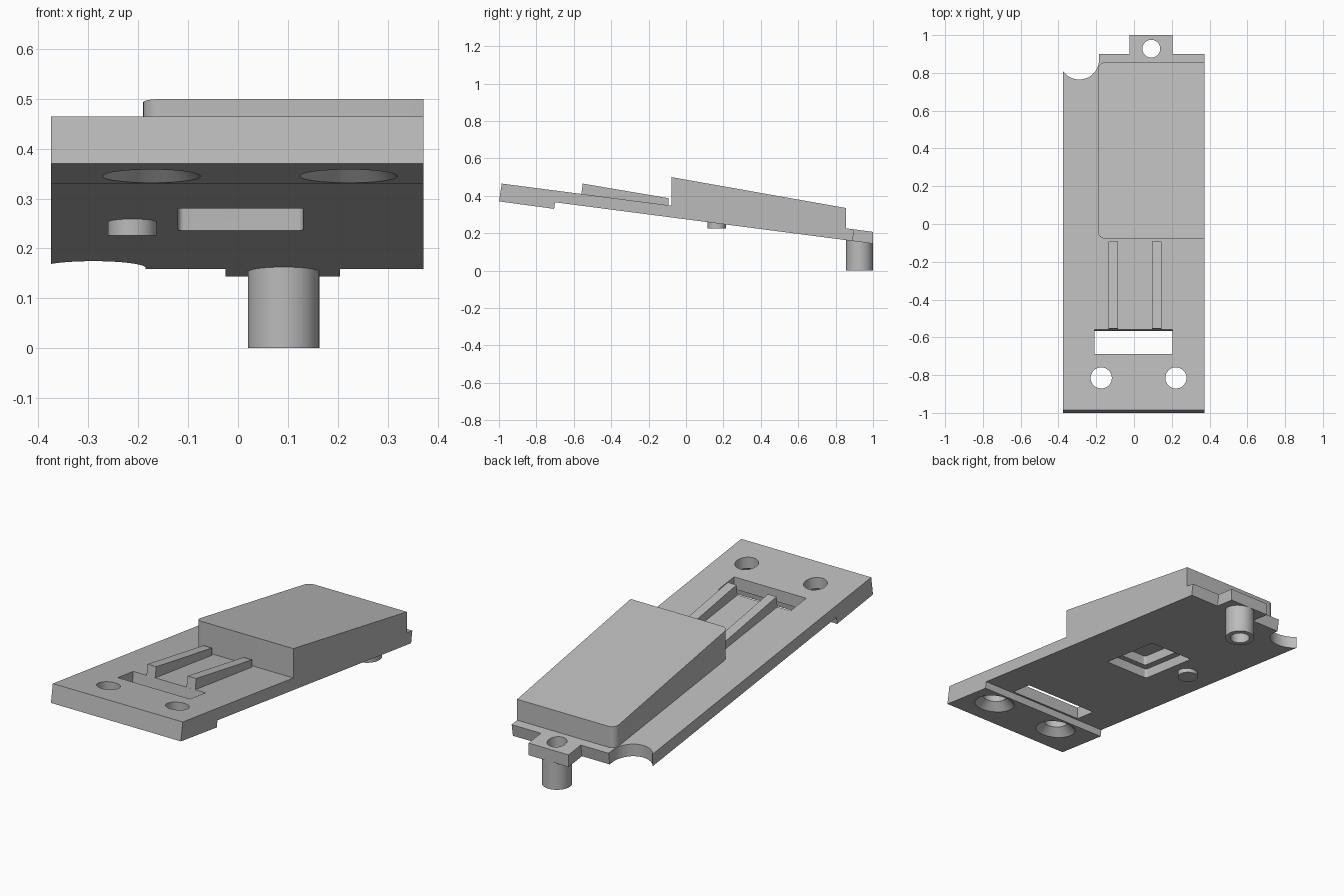
import bpy, bmesh, math
from mathutils import Vector

if "Cube" in bpy.data.objects:
    bpy.data.objects.remove(bpy.data.objects["Cube"], do_unlink=True)

GREY = bpy.data.materials.new("light grey")
GREY.use_nodes = True
GREY.diffuse_color = (0.5, 0.5, 0.5, 1)
GREY.node_tree.nodes["Principled BSDF"].inputs["Base Color"].default_value = (0.5, 0.5, 0.5, 1)

SLOPE = 0.13
LEFT, RIGHT = 0.372, -0.375


def top(y):
    return 0.465 - SLOPE * (y + 0.985)


def bottom(y):
    return 0.365 - SLOPE * (y + 0.7)


def lid(y):
    return 0.5 - 0.177 * (y + 0.08)


def loft(name, low, high):
    """Solid between two matching rings of points."""
    bm = bmesh.new()
    a = [bm.verts.new(p) for p in low]
    b = [bm.verts.new(p) for p in high]
    bm.faces.new(a)
    bm.faces.new(b)
    n = len(a)
    for i in range(n):
        j = (i + 1) % n
        bm.faces.new((a[i], a[j], b[j], b[i]))
    bmesh.ops.recalc_face_normals(bm, faces=bm.faces)
    mesh = bpy.data.meshes.new(name)
    bm.to_mesh(mesh)
    bm.free()
    mesh.materials.append(GREY)
    obj = bpy.data.objects.new(name, mesh)
    bpy.context.collection.objects.link(obj)
    return obj


def side_profile(name, pts, x0, x1):
    return loft(name, [(x0, y, z) for y, z in pts], [(x1, y, z) for y, z in pts])


def column(name, outline, low, high):
    """Vertical prism whose ends follow height functions of y."""
    return loft(name, [(x, y, low(y)) for x, y in outline],
                [(x, y, high(y)) for x, y in outline])


def ring(x, y, r, n=48):
    return [(x + r * math.cos(math.tau * i / n), y + r * math.sin(math.tau * i / n))
            for i in range(n)]


def round_rect(x0, x1, y0, y1, r_right, r_left):
    """Rectangle with its own corner radius on each x side."""
    pts = []
    for x, y, r, sx, sy, start in ((x1, y1, r_left, -1, -1, 0), (x0, y1, r_right, 1, -1, 90),
                                   (x0, y0, r_right, 1, 1, 180), (x1, y0, r_left, -1, 1, 270)):
        if r == 0:
            pts.append((x, y))
            continue
        for i in range(9):
            a = math.radians(start + 90 * i / 8)
            pts.append((x + r * (sx + math.cos(a)), y + r * (sy + math.sin(a))))
    return pts


def flat(z):
    return lambda y: z


def cut(targets, cutter):
    cutter.hide_render = True
    for obj in targets:
        mod = obj.modifiers.new("cut", 'BOOLEAN')
        mod.operation = 'DIFFERENCE'
        mod.solver = 'EXACT'
        mod.object = cutter
        bpy.context.view_layer.objects.active = obj
        bpy.ops.object.modifier_apply(modifier=mod.name)
    bpy.data.objects.remove(cutter, do_unlink=True)


# Sloping base plate with a thicker front foot
plate = side_profile("base_plate", [
    (-1, 0.37), (-0.985, top(-0.985)), (0.9, top(0.9)), (0.89, bottom(0.89)),
    (-0.7, bottom(-0.7)), (-0.705, 0.33)], RIGHT, LEFT)

# Rear tab and its hollow post
tab = side_profile("rear_tab", [
    (0.89, bottom(0.89)), (0.9, top(0.9)), (1, top(1)), (1, bottom(1))], -0.025, 0.205)
post = column("post", ring(0.0915, 0.928, 0.0715), flat(0), flat(0.17))

# Raised housing, rounded on its free side
housing = column("housing", round_rect(-0.19, LEFT, -0.077, 0.855, 0.035, 0), top, lid)

# Two rails between the window and the housing
rails = [side_profile("rail_" + side, [
    (-0.56, top(-0.56) - 0.004), (-0.552, 0.465), (-0.093, 0.387), (-0.093, top(-0.093) - 0.004)],
    x - 0.025, x + 0.025) for side, x in (("right", -0.109), ("left", 0.121))]

# Small peg underneath
peg = column("peg", ring(-0.212, 0.164, 0.049), flat(0.226), flat(0.28))

# Post bore
cut([plate, tab, post], column("bore", ring(0.0915, 0.928, 0.047), flat(-0.1), flat(0.6)))

# Countersunk screw holes
for x in (-0.1735, 0.222):
    cut([plate], column("screw_hole", ring(x, -0.815, 0.056), flat(0), flat(0.8)))
    sink_low = [(px, py, 0.345 - 0.02 - SLOPE * (py + 0.815)) for px, py in ring(x, -0.815, 0.119)]
    sink_high = [(px, py, 0.345 + 0.04 - SLOPE * (py + 0.815)) for px, py in ring(x, -0.815, 0.056)]
    cut([plate], loft("countersink", sink_low, sink_high))

# Window with a leaning rear wall
cut([plate], side_profile("window", [
    (-0.687, 0.2), (-0.687, 0.6), (-0.535, 0.6), (-0.587, 0.2)], -0.21, 0.205))

# Rounded notch at the rear right corner
cut([plate], column("notch", ring(-0.29, 0.87, 0.105), flat(0), flat(0.4)))
cut([plate], column("notch_opening", [(-0.5, 0.87), (-0.185, 0.87), (-0.185, 1), (-0.5, 1)],
                    flat(0), flat(0.4)))

# Stepped pocket in the underside
for inset, depth in ((0, 0.05), (0.035, 0.1)):
    outline = round_rect(-0.12 + inset, 0.13 - inset, -0.05 + inset, 0.295 - inset, 0.012, 0.012)
    cut([plate, housing], column("pocket", outline, flat(0.1),
                                 lambda y, d=depth: bottom(y) + d))

# Smooth round walls, keep crisp edges
for obj in [plate, tab, post, housing, peg] + rails:
    bpy.ops.object.select_all(action='DESELECT')
    obj.select_set(True)
    bpy.context.view_layer.objects.active = obj
    bpy.ops.object.shade_smooth_by_angle(angle=math.radians(30))
